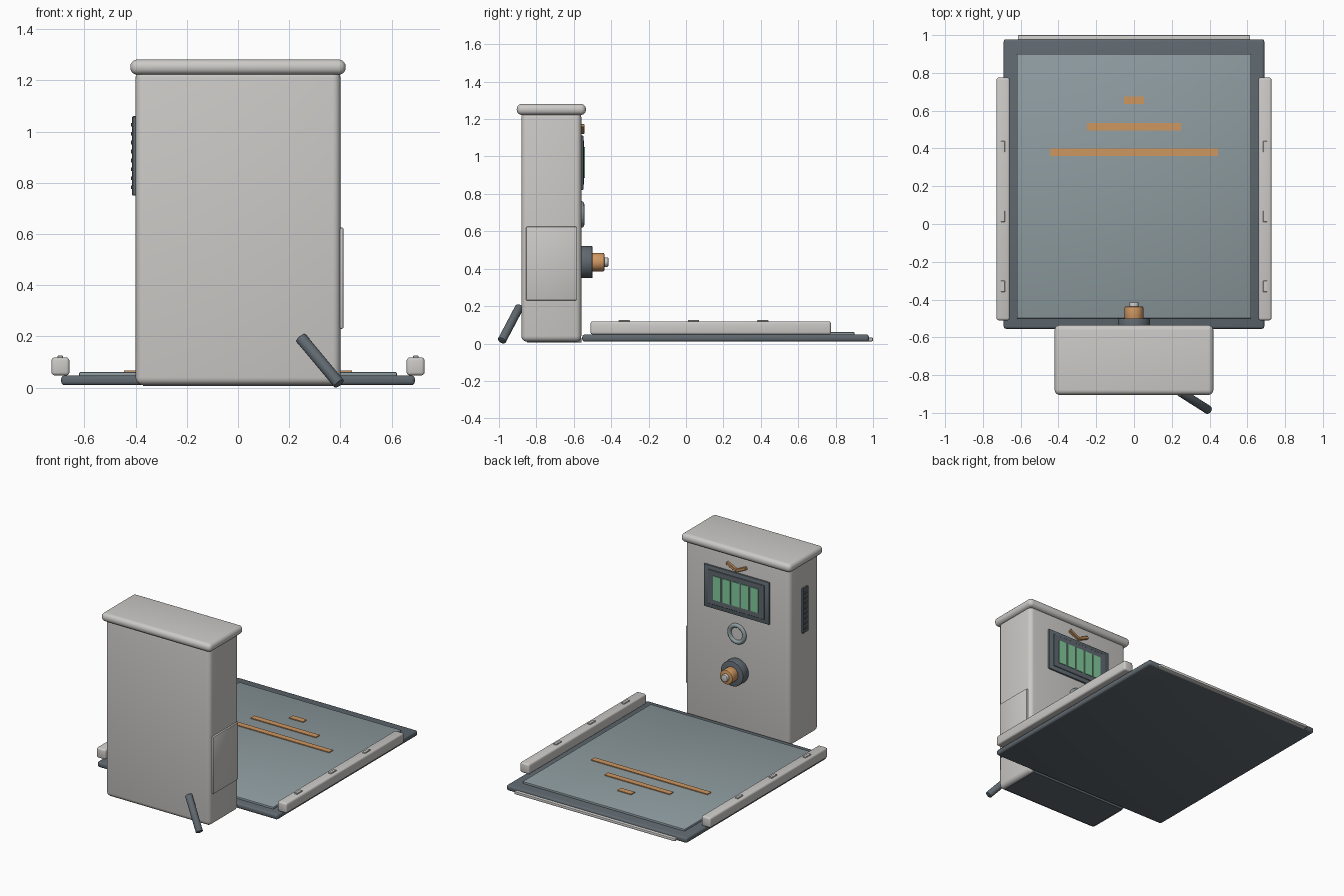
import bpy
from math import radians
from mathutils import Vector

if "Cube" in bpy.data.objects:
    bpy.data.objects.remove(bpy.data.objects["Cube"], do_unlink=True)


def material(name, rgb):
    m = bpy.data.materials.new(name)
    m.use_nodes = True
    m.diffuse_color = (*rgb, 1)
    m.node_tree.nodes["Principled BSDF"].inputs["Base Color"].default_value = (*rgb, 1)
    return m


LIGHT = material("light_grey", (0.60, 0.59, 0.57))
SLATE = material("dark_slate", (0.115, 0.14, 0.16))
PLATE = material("blue_grey", (0.27, 0.33, 0.35))
COPPER = material("copper", (0.62, 0.31, 0.12))
GREEN = material("display_green", (0.22, 0.60, 0.33))


def finish(name, mat, bevel=0, segments=3):
    ob = bpy.context.object
    ob.name = ob.data.name = name
    ob.data.materials.append(mat)
    if bevel:
        mod = ob.modifiers.new("bevel", "BEVEL")
        mod.width, mod.segments = bevel, segments
        mod.limit_method = "ANGLE"
        mod.angle_limit = radians(40)
        bpy.ops.object.modifier_apply(modifier=mod.name)
    bpy.ops.object.shade_smooth_by_angle(angle=radians(35))
    return ob


def box(name, mat, x, y, z, bevel=0, segments=3):
    """Box from (min, max) ranges."""
    bpy.ops.mesh.primitive_cube_add(size=1)
    ob = bpy.context.object
    ob.location = [(a + b) / 2 for a, b in (x, y, z)]
    ob.scale = [b - a for a, b in (x, y, z)]
    bpy.ops.object.transform_apply(location=False, rotation=False, scale=True)
    return finish(name, mat, bevel, segments)


def rod(name, mat, start, end, radius, bevel=0):
    """Cylinder between two points."""
    a, b = Vector(start), Vector(end)
    bpy.ops.mesh.primitive_cylinder_add(vertices=32, radius=radius, depth=(b - a).length,
                                        location=(a + b) / 2)
    bpy.context.object.rotation_euler = (b - a).to_track_quat("Z", "Y").to_euler()
    return finish(name, mat, bevel, 2)


# Cabinet and cap
box("cabinet", LIGHT, (-0.4, 0.4), (-0.88, -0.56), (0.01, 1.24), 0.03, 4)
box("cabinet_cap", LIGHT, (-0.42, 0.42), (-0.905, -0.535), (1.222, 1.281), 0.027, 5)
box("cabinet_underside", SLATE, (-0.37, 0.37), (-0.85, -0.56), (0.006, 0.03))

# Platform with deck, side rails and end lip
box("platform", SLATE, (-0.69, 0.69), (-0.555, 0.978), (0.01, 0.048), 0.013)
box("deck_plate", PLATE, (-0.62, 0.62), (-0.5, 0.9), (0.04, 0.061), 0.004, 2)
box("end_lip", LIGHT, (-0.615, 0.615), (0.94, 1.0), (0.012, 0.032), 0.006, 2)
for side, label in ((1, "left"), (-1, "right")):
    xs = sorted((side * 0.658, side * 0.728))
    box(label + "_rail", LIGHT, xs, (-0.51, 0.775), (0.048, 0.118), 0.012)
    for y in (-0.33, 0.04, 0.41):
        xs = sorted((side * 0.683, side * 0.705))
        box(label + "_rail_tab", LIGHT, xs, (y - 0.03, y + 0.03), (0.11, 0.125), 0.002, 1)

# Deck markings
for y, half in ((0.38, 0.445), (0.515, 0.25), (0.655, 0.053)):
    box("deck_stripe", COPPER, (-half, half), (y - 0.02, y + 0.02), (0.058, 0.067))

# Display on the inner face
box("display_frame", SLATE, (-0.25, 0.25), (-0.565, -0.549), (0.82, 1.112), 0.004, 2)
box("display_screen", SLATE, (-0.215, 0.215), (-0.555, -0.545), (0.85, 1.085), 0.002, 1)
for i in range(5):
    x = (i - 2) * 0.072
    box("display_bar", GREEN, (x - 0.029, x + 0.029), (-0.55, -0.541), (0.885, 1.05))

# Copper chevron above the display
for side in (-1, 1):
    arm = box("chevron_arm", COPPER, (-0.042, 0.042), (-0.012, 0.008), (-0.01, 0.01), 0.003, 1)
    arm.location = (side * 0.037, -0.553, 1.147)
    arm.rotation_euler.y = -side * radians(26)

# Ring
bpy.ops.mesh.primitive_torus_add(location=(0, -0.558, 0.69), rotation=(radians(90), 0, 0),
                                 major_radius=0.057, minor_radius=0.014,
                                 major_segments=40, minor_segments=12)
finish("indicator_ring", PLATE)

# Stepped knob
for name, mat, y0, y1, r in (("knob_base", SLATE, -0.57, -0.5, 0.086),
                             ("knob_collar", COPPER, -0.51, -0.437, 0.049),
                             ("knob_tip", LIGHT, -0.45, -0.415, 0.025)):
    rod(name, mat, (0, y0, 0.435), (0, y1, 0.435), r, 0.005)

# Side access panel and opposite vent
box("access_panel", LIGHT, (0.39, 0.412), (-0.855, -0.585), (0.23, 0.625), 0.006, 2)
box("vent_plate", SLATE, (-0.413, -0.39), (-0.75, -0.69), (0.75, 1.06), 0.003, 1)
for i in range(8):
    z = 0.782 + i * 0.035
    box("vent_slat", SLATE, (-0.418, -0.41), (-0.74, -0.70), (z - 0.007, z + 0.007))

# Slanted prop on the outer face
rod("prop_strut", SLATE, (0.245, -0.89, 0.195), (0.395, -0.985, 0.015), 0.023, 0.004)
